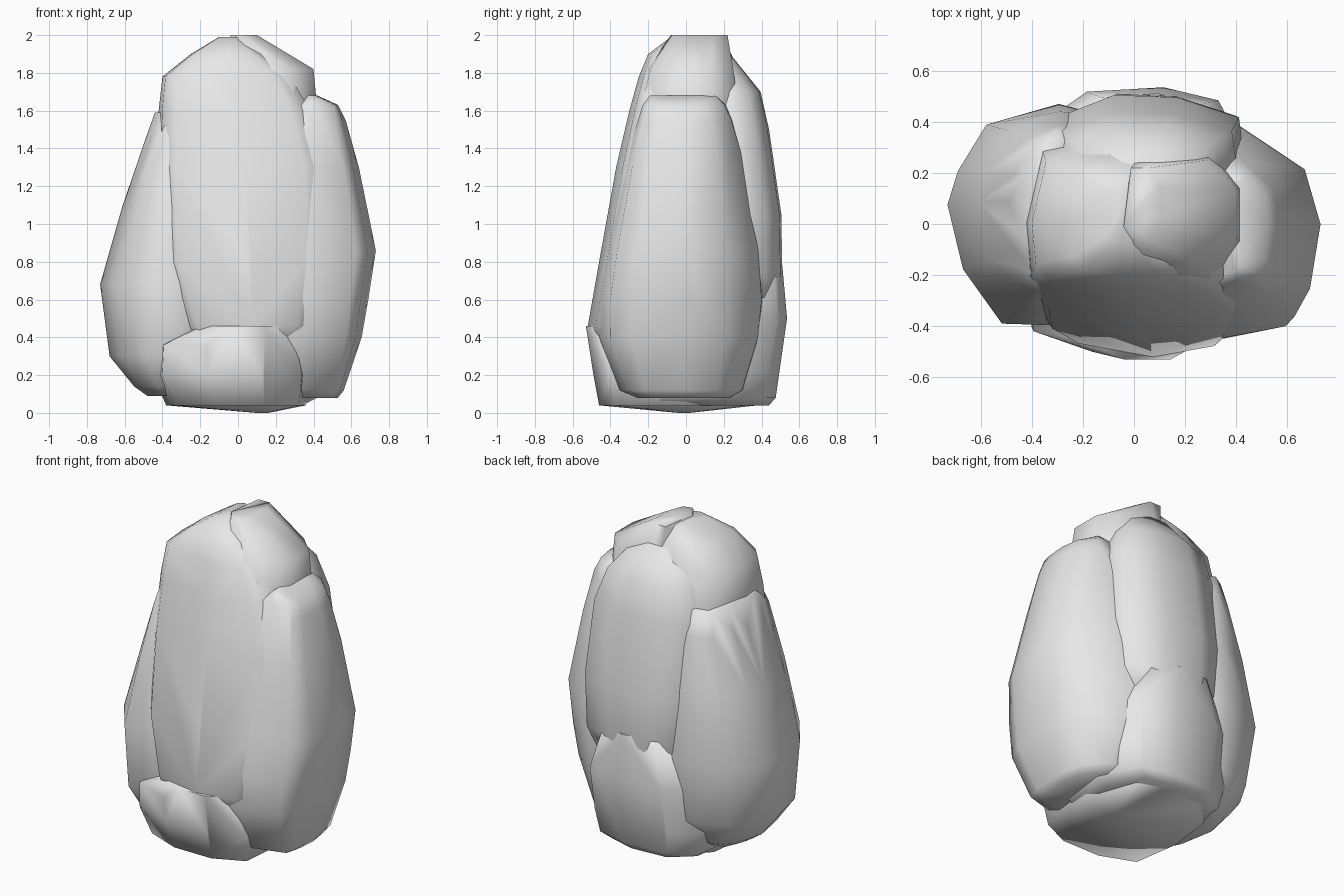
import bpy, bmesh, math

stone = bpy.data.materials.new("grey stone")
stone.diffuse_color = (0.8, 0.8, 0.8, 1)


def boulder(name, plan, rings):
    """Stretch a plan outline into each ring's box (z, x0, x1, y0, y1) and wrap a taut skin."""
    px, py = [p[0] for p in plan], [p[1] for p in plan]
    bm = bmesh.new()
    for z, x0, x1, y0, y1 in rings:
        for x, y in plan:
            u = (x - min(px)) / (max(px) - min(px))
            v = (y - min(py)) / (max(py) - min(py))
            bm.verts.new((x0 + u * (x1 - x0), y0 + v * (y1 - y0), z))
    res = bmesh.ops.convex_hull(bm, input=bm.verts)
    junk = [g for g in set(res["geom_interior"] + res["geom_unused"])
            if isinstance(g, bmesh.types.BMVert)]
    bmesh.ops.delete(bm, geom=junk, context='VERTS')
    bmesh.ops.recalc_face_normals(bm, faces=bm.faces)
    me = bpy.data.meshes.new(name)
    bm.to_mesh(me)
    bm.free()
    me.materials.append(stone)
    ob = bpy.data.objects.new(name, me)
    bpy.context.collection.objects.link(ob)
    for o in bpy.context.selected_objects:
        o.select_set(False)
    bpy.context.view_layer.objects.active = ob
    ob.select_set(True)
    bpy.ops.object.shade_smooth_by_angle(angle=math.radians(75))


# tall central stone with a broad front
boulder("central_stone",
        [(-0.43, -0.03), (-0.41, -0.30), (-0.34, -0.40), (0.03, -0.45), (0.33, -0.41),
         (0.44, -0.34), (0.43, 0.2), (0.28, 0.38), (-0.05, 0.44), (-0.36, 0.36)],
        [(0.30, -0.22, 0.25, -0.46, 0.38),
         (0.46, -0.29, 0.40, -0.52, 0.42),
         (0.80, -0.41, 0.47, -0.46, 0.44),
         (1.30, -0.43, 0.47, -0.37, 0.40),
         (1.60, -0.42, 0.38, -0.30, 0.34),
         (1.78, -0.40, 0.28, -0.25, 0.29),
         (1.90, -0.25, 0.12, -0.20, 0.24),
         (1.99, -0.10, 0.00, -0.08, 0.15)])

# peak
boulder("peak_stone",
        [(-1, -0.5), (-0.3, -1), (0.5, -0.9), (1, -0.3), (1, 0.5), (0.5, 1), (-0.6, 1)],
        [(1.25, 0.00, 0.38, -0.28, 0.30),
         (1.60, -0.06, 0.42, -0.27, 0.28),
         (1.82, -0.06, 0.40, -0.21, 0.25),
         (2.00, -0.04, 0.10, -0.08, 0.22)])

# right flank
boulder("right_stone",
        [(0.73, 0.0), (0.67, 0.23), (0.42, 0.41), (0.12, 0.43), (0.02, 0.0),
         (0.04, -0.45), (0.3, -0.45), (0.63, -0.39), (0.69, -0.27)],
        [(0.08, 0.28, 0.53, -0.26, 0.24),
         (0.12, 0.22, 0.56, -0.35, 0.31),
         (0.40, 0.06, 0.655, -0.46, 0.40),
         (0.60, 0.00, 0.69, -0.46, 0.42),
         (0.86, 0.00, 0.73, -0.42, 0.40),
         (1.30, 0.06, 0.64, -0.33, 0.33),
         (1.55, 0.26, 0.57, -0.25, 0.25),
         (1.63, 0.33, 0.53, -0.23, 0.21),
         (1.68, 0.37, 0.42, -0.19, 0.16)])

# left flank
boulder("left_stone",
        [(-0.73, 0.07), (-0.69, 0.2), (-0.58, 0.38), (-0.3, 0.46), (-0.08, 0.4), (-0.05, -0.1),
         (-0.2, -0.4), (-0.52, -0.39), (-0.67, -0.18)],
        [(0.09, -0.48, -0.20, -0.25, 0.25),
         (0.14, -0.55, -0.15, -0.33, 0.33),
         (0.30, -0.68, -0.06, -0.40, 0.42),
         (0.68, -0.73, -0.04, -0.40, 0.47),
         (1.10, -0.61, -0.10, -0.34, 0.44),
         (1.45, -0.49, -0.18, -0.27, 0.39),
         (1.59, -0.44, -0.24, -0.20, 0.35)])

# back slab
boulder("back_stone",
        [(-0.38, 0.2), (-0.33, 0.43), (-0.1, 0.52), (0.15, 0.51), (0.40, 0.43), (0.43, 0.2),
         (0.0, 0.0)],
        [(0.55, -0.22, 0.32, 0.10, 0.47),
         (0.72, -0.32, 0.42, 0.02, 0.51),
         (1.05, -0.35, 0.44, 0.00, 0.505),
         (1.50, -0.33, 0.41, 0.00, 0.44),
         (1.70, -0.28, 0.34, 0.00, 0.395),
         (1.88, -0.14, 0.20, 0.00, 0.25)])

# foot stones: front and rear
foot = [(-1, -0.1), (-0.88, -0.8), (-0.3, -1), (0.4, -1), (0.9, -0.8), (1, 0.1),
        (0.7, 0.85), (0.2, 1), (-0.5, 0.95), (-0.9, 0.6)]
boulder("front_foot", foot,
        [(0.00, 0.10, 0.16, -0.04, 0.02),
         (0.04, -0.38, 0.36, -0.46, 0.38),
         (0.20, -0.45, 0.38, -0.49, 0.36),
         (0.36, -0.44, 0.35, -0.50, 0.30),
         (0.46, -0.22, 0.30, -0.53, 0.20)])
boulder("rear_foot", foot,
        [(0.04, -0.33, 0.34, -0.20, 0.44),
         (0.08, -0.38, 0.42, -0.20, 0.475),
         (0.22, -0.42, 0.46, -0.20, 0.49),
         (0.50, -0.40, 0.46, -0.15, 0.535),
         (0.78, -0.28, 0.34, -0.10, 0.51)])
